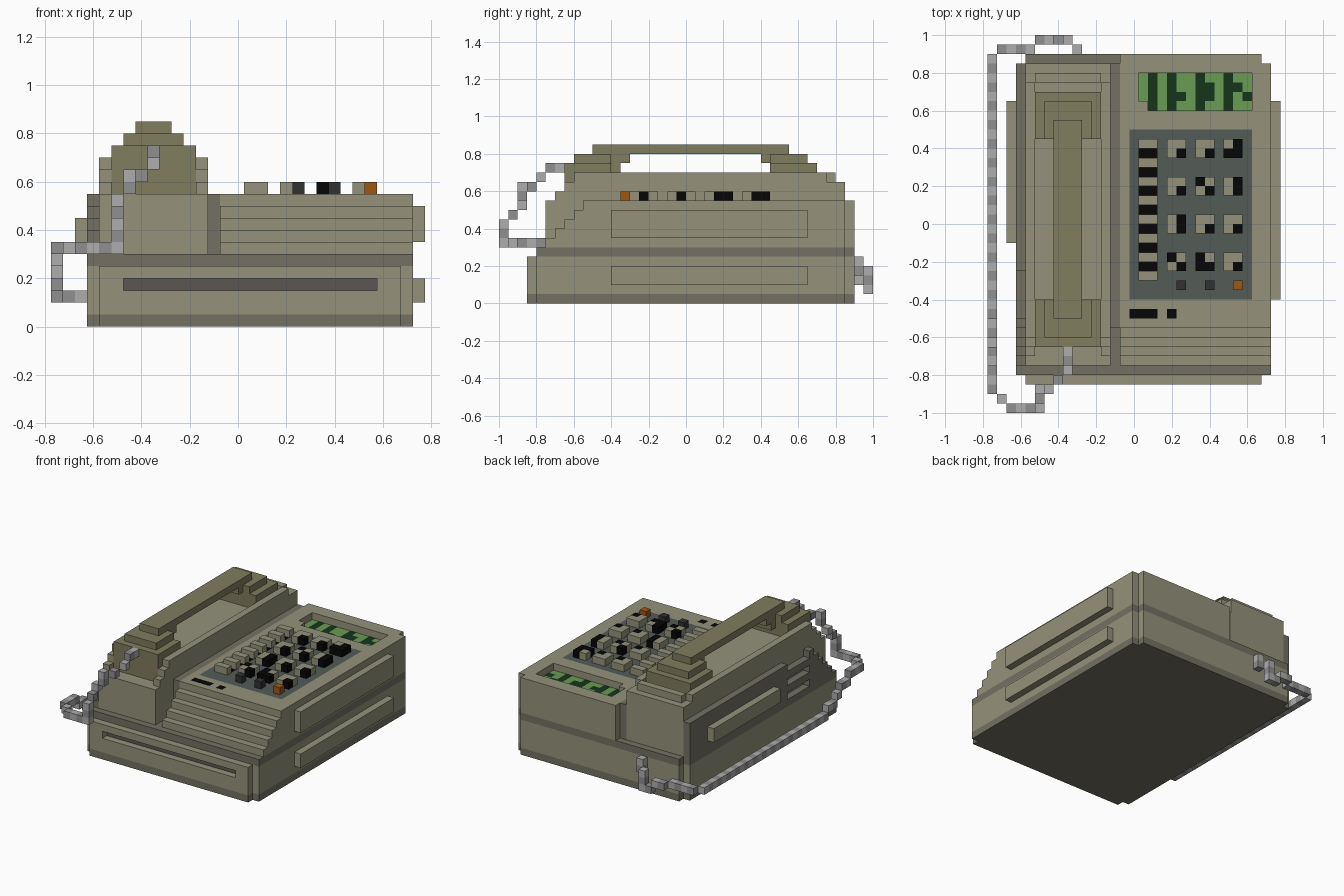
import bpy, bmesh
from mathutils import Vector

if "Cube" in bpy.data.objects:
    bpy.data.objects.remove(bpy.data.objects["Cube"])

V = 0.05                                   # block size
ORG = Vector((-0.775, -1.0, 0.0))          # corner of the block grid
cells = {}                                 # (i, j, k) -> part name


def box(part, x0, x1, y0, y1, z0, z1):
    """Fill a block range with a part (None carves it away)."""
    a = [round((p - o) / V) for p, o in zip((x0, y0, z0), ORG)]
    b = [round((p - o) / V) for p, o in zip((x1, y1, z1), ORG)]
    for i in range(a[0], b[0]):
        for j in range(a[1], b[1]):
            for k in range(a[2], b[2]):
                if part:
                    cells[i, j, k] = part
                else:
                    cells.pop((i, j, k), None)


def cube(part, x, y, z):
    """One block, given by its lower corner."""
    box(part, x, x + V, y, y + V, z, z + V)


# Base with notched corners and two dark bands
for part, z0, z1 in (("bottom_band", 0, .05), ("base", .05, .25)):
    box(part, -.625, .725, -.8, .85, z0, z1)
    box(part, -.575, .675, -.85, .9, z0, z1)
box("middle_band", -.625, .725, -.8, .85, .25, .3)
box("middle_band", -.575, .675, .85, .9, .25, .3)

# Paper slot in the front
box(None, -.475, .575, -.85, -.8, .15, .2)
box("front_slot", -.475, .575, -.8, -.75, .15, .2)

# Stepped upper body and the dark strip along the left side
for n in range(5):
    z, y = .3 + n * V, -.75 + n * V
    box("upper_body", -.075, .725, y, .85, z, z + V)
    box("upper_body", -.075, .675, .85, .9, z, z + V)
    box("left_strip", -.625, -.575, y, .85, z, z + V)
box("groove_strip", -.125, -.075, -.55, .85, .3, .55)

# Cooling slits in the left side
for z in (.3, .4, .5):
    box(None, -.625, -.575, -.5, -.25, z, z + V)

# Cradle with stepped ends and a sunken middle
for z0, z1, y0, y1 in ((.3, .55, -.75, .85), (.55, .6, -.7, .85),
                       (.6, .65, -.65, .85), (.65, .7, -.6, .8)):
    box("cradle", -.575, -.125, y0, y1, z0, z1)
box(None, -.575, -.525, .75, .85, .65, .7)
box(None, -.175, -.125, .75, .85, .65, .7)
box(None, -.525, -.175, -.6, .75, .65, .7)
box(None, -.525, -.175, -.7, -.65, .55, .65)

# Handset: two stepped ends, stems and the grip
box("handset", -.525, -.175, -.65, -.4, .55, .75)
box("handset", -.475, -.225, -.6, -.4, .75, .8)
box("handset", -.525, -.175, .45, .7, .6, .75)
box("handset", -.475, -.225, .45, .65, .75, .8)
box("handset", -.425, -.275, -.4, -.35, .7, .75)
box("handset", -.425, -.275, -.4, -.3, .75, .8)
box("handset", -.425, -.275, .4, .45, .75, .8)
box("handset", -.425, -.275, -.5, .55, .8, .85)

# Raised side panels
box("right_panels", .725, .775, -.4, .65, .1, .2)
box("right_panels", .725, .775, -.4, .65, .35, .5)
box("left_panel", -.675, -.625, -.1, .65, .35, .45)

# Sunken screen with a dark pixel pattern
SCREEN = (".#.#..#..#..", ".#.#..##.##.", ".#.##.##.#.#", "b#.#..#..#..")
box(None, .025, .625, .6, .8, .5, .55)
for r, row in enumerate(SCREEN):
    for c, ch in enumerate(row):
        part = {".": "screen", "#": "screen_pixels", "b": "upper_body"}[ch]
        cube(part, .025 + c * V, .75 - r * V, .45)
cube("upper_body", .025, .6, .5)

# Keypad plate, side column of keys and status bars
box("keypad_plate", -.025, .625, -.4, .5, .5, .55)
box("key_gaps", .025, .125, -.3, .45, .5, .55)
for n in range(8):
    y = .4 - n * .1
    box("side_keys", .025, .125, y, y + V, .5, .6)
box("status_bars", -.025, .125, -.5, -.45, .5, .55)
box("status_bars", .175, .225, -.5, -.45, .5, .55)

# Main keys: 2 x 2 blocks, marks listed as top-left, top-right, low-left, low-right
KEYS = (("...#", "...#", ".###"), ("...#", "#..#", ".#.#"),
        (".#.#", "...#", "...#"), ("#..#", "#.##", "...#"))
for r, row in enumerate(KEYS):
    for c, marks in enumerate(row):
        for n, ch in enumerate(marks):
            cube("key_marks" if ch == "#" else "main_keys",
                 .175 + c * .15 + (n % 2) * V, .4 - r * .2 - (n // 2) * V, .55)
cube("function_keys", .225, -.35, .55)
cube("function_keys", .375, -.35, .55)
cube("orange_key", .525, -.35, .55)

# Cord: blocks along a path, in alternating greys
PATH = [(-.35, -.675, .725), (-.35, -.725, .725), (-.35, -.775, .675),
        (-.4, -.825, .625), (-.45, -.875, .625), (-.5, -.875, .525),
        (-.5, -.925, .475), (-.5, -.975, .425), (-.5, -.975, .325),
        (-.65, -.975, .325), (-.7, -.925, .325), (-.75, -.875, .325),
        (-.75, -.775, .325), (-.75, -.475, .125), (-.75, .875, .125),
        (-.7, .925, .125), (-.55, .925, .125), (-.5, .975, .125),
        (-.35, .975, .075), (-.35, .975, .175), (-.3, .925, .175),
        (-.3, .925, .225)]
count = 0
for p, q in zip(PATH, PATH[1:]):
    p, q = Vector(p), Vector(q)
    steps = max(1, round(max(abs(d) for d in q - p) / V))
    for s in range(steps + 1):
        w = (p.lerp(q, s / steps) - ORG) / V
        key = tuple(int(d + 1e-4) for d in w)
        if key not in cells:
            cells[key] = ("cord_light", "cord_dark")[count % 2]
            count += 1

# Colours as 0-255 values
BEIGE, DARK, BLACK = (147, 145, 122), (115, 112, 99), (14, 14, 14)
COLOURS = {
    "base": BEIGE, "upper_body": BEIGE, "cradle": BEIGE, "right_panels": BEIGE,
    "left_panel": BEIGE, "side_keys": BEIGE, "main_keys": BEIGE,
    "bottom_band": DARK, "middle_band": DARK, "left_strip": DARK,
    "groove_strip": DARK, "front_slot": (92, 87, 84), "handset": (127, 124, 95),
    "screen": (104, 155, 84), "screen_pixels": (28, 56, 32),
    "keypad_plate": (84, 92, 88), "key_gaps": BLACK, "key_marks": BLACK,
    "status_bars": BLACK, "function_keys": (52, 52, 52),
    "orange_key": (160, 88, 24), "cord_light": (172, 172, 173),
    "cord_dark": (142, 142, 143)}
mats = {}


def material(rgb):
    if rgb not in mats:
        mats[rgb] = bpy.data.materials.new("colour_%d" % len(mats))
        mats[rgb].diffuse_color = [(c / 255) ** 2.2 for c in rgb] + [1]
    return mats[rgb]


# Outer skin of every part
for part, rgb in COLOURS.items():
    bm, verts = bmesh.new(), {}
    for cell in [c for c, p in cells.items() if p == part]:
        for ax in range(3):
            for side in (0, 1):
                near = list(cell)
                near[ax] += 2 * side - 1
                if tuple(near) in cells:
                    continue
                quad = []
                for u, w in ((0, 0), (1, 0), (1, 1), (0, 1)):
                    c = list(cell)
                    c[ax] += side
                    c[(ax + 1) % 3] += u
                    c[(ax + 2) % 3] += w
                    c = tuple(c)
                    if c not in verts:
                        verts[c] = bm.verts.new(ORG + Vector(c) * V)
                    quad.append(verts[c])
                bm.faces.new(quad if side else quad[::-1])
    me = bpy.data.meshes.new(part)
    bm.to_mesh(me)
    bm.free()
    me.materials.append(material(rgb))
    bpy.context.collection.objects.link(bpy.data.objects.new(part, me))

for m in bpy.data.materials:
    if m.users and not m.is_grease_pencil:
        m.use_nodes = True
        m.node_tree.nodes["Principled BSDF"].inputs["Base Color"].default_value = m.diffuse_color
